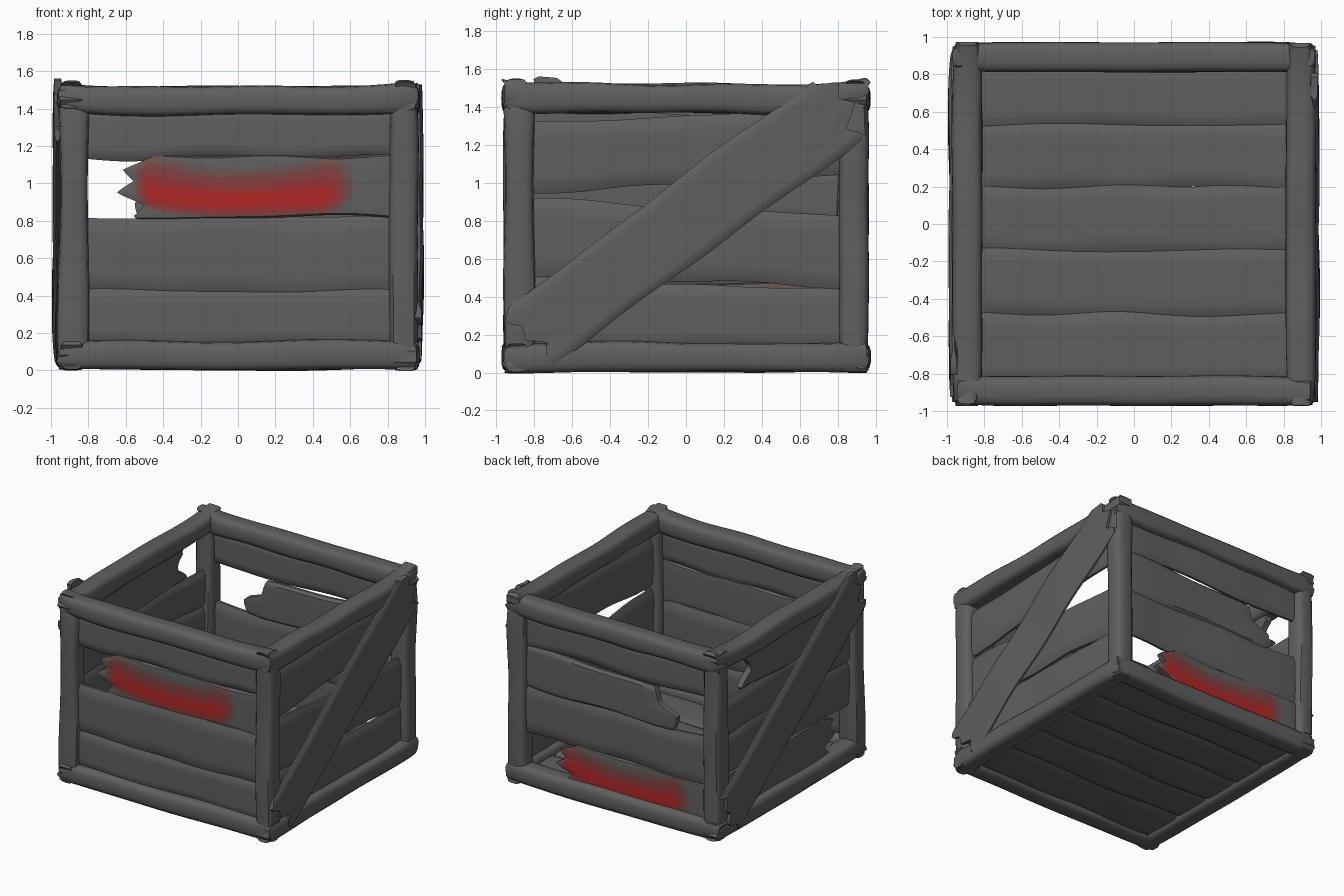
import bpy, math, random
from mathutils import Vector, Matrix

random.seed(7)
if "Cube" in bpy.data.objects:
    bpy.data.objects.remove(bpy.data.objects["Cube"], do_unlink=True)


def material(name, rgb):
    m = bpy.data.materials.new(name)
    m.diffuse_color = (*rgb, 1)
    m.use_nodes = True
    b = m.node_tree.nodes["Principled BSDF"]
    b.inputs["Base Color"].default_value = (*rgb, 1)
    b.inputs["Roughness"].default_value = 0.9
    return m


MATS = [material("grey_wood", (0.115, 0.115, 0.115)),
        material("red_paint", (0.43, 0.02, 0.02)),
        material("worn_red_paint", (0.31, 0.035, 0.035)),
        material("faded_red_paint", (0.22, 0.055, 0.052)),
        material("faint_red_paint", (0.155, 0.085, 0.08))]
parts = []


def wobble(amp):
    """Smooth random wave along a timber."""
    waves = [(random.uniform(3, 9), random.uniform(0, 6.3)) for _ in range(3)]
    return lambda u: amp * sum(math.sin(k * u + p) for k, p in waves) / 2


def paint_level(s, y):
    """Material of a painted stroke: bright core inside fading halos."""
    dy = y + 0.065 - 0.2 * min(s, 0) ** 2 - 0.1 * max(s, 0) ** 2
    over = max(0, s - 0.47, 1.7 * (-s - 0.46))
    spread = 0.75 + s * s
    for mat, end, up, down in ((1, .04, .05, .05), (2, .08, .1, .075),
                               (3, .12, .16, .09), (4, .15, .21, .1)):
        if math.hypot(over / end, dy / (up * spread if dy > 0 else down)) < 1:
            return mat
    return 0


def timber(name, a, b, out, widths, thick, round_power=6, rough=0.012,
           ends=(0.012, 0.012), flare=0, painted=False, teeth=1.4):
    """Rough-hewn timber from a to b, its wide face turned to out."""
    a, b, out = Vector(a), Vector(b), Vector(out)
    length = (b - a).length
    ax = (b - a).normalized()
    frame = Matrix((ax, out.cross(ax), out)).transposed()
    broken = max(ends) > 0.05
    nu, nv = (100, 34) if painted else (30, 16 if broken else 8)
    low, high, bow = wobble(rough), wobble(rough), wobble(rough * 0.4)
    phase = [random.random() for _ in range(2)]

    def ragged(v, k):
        if not teeth:    # one stepped lobe, upper half snapped shorter
            return ends[k] * (1 + math.tanh(6 * v) + 0.5 * v * v)
        saw = abs(((v * teeth + phase[k]) % 1) * 2 - 1)
        return ends[k] * (saw + 0.5 * math.sin(3 * v + 6 * phase[k]))

    rows = [-math.cos(math.pi * j / nv) if round_power < 4 else 2 * j / nv - 1
            for j in range(nv + 1)]
    loop = [(v, 1) for v in rows] + [(v, -1) for v in reversed(rows)]
    n, verts, faces, mats = len(loop), [], [], []
    for i in range(nu + 1):
        f = i / nu
        half = (widths[0] * (1 - f) + widths[1] * f) / 2
        for v, side in loop:
            e0, e1 = ragged(v, 0), ragged(v, 1)
            u = e0 + f * (length - e0 - e1)
            y = v * half + (high(u) * (1 + v) + low(u) * (1 - v)) / 2
            y += flare * abs(2 * f - 1) ** 10
            w = 0.3 + 0.7 * (1 - abs(v) ** round_power) ** (1 / round_power)
            # timbers thin slightly toward their ends
            w *= 1 - 0.25 * abs(2 * f - 1) ** 12
            verts.append(a + frame @ Vector((u, y, side * w * thick / 2 + bow(u))))
    for i in range(nu):
        for j in range(n):
            k = (j + 1) % n
            faces.append((i * n + j, (i + 1) * n + j, (i + 1) * n + k, i * n + k))
            level = 0
            if painted and j < nv:
                mid = sum((verts[q] for q in faces[-1]), Vector()) / 4
                loc = frame.transposed() @ (mid - a)
                level = paint_level(loc.x - length / 2 + 0.12, loc.y)
            mats.append(level)
    for i, flip in ((0, False), (nu, True)):
        for j in range(nv):
            q = [i * n + x for x in (j, j + 1, n - 2 - j, n - 1 - j)]
            faces.append(q[::-1] if flip else q)
            mats.append(0)
    me = bpy.data.meshes.new(name)
    me.from_pydata(verts, [], [f[::-1] for f in faces])
    for m in (MATS if painted else MATS[:1]):
        me.materials.append(m)
    me.polygons.foreach_set("material_index", mats)
    ob = bpy.data.objects.new(name, me)
    bpy.context.collection.objects.link(ob)
    parts.append(ob)


def on_side(turn, s, depth, z):
    """Point on a wall: s runs rightward as seen from outside."""
    return Matrix.Rotation(turn * math.pi / 2, 3, 'Z') @ Vector((s, -depth, z))


# wall planks: start, low, high, end, low, high, broken start, broken end, painted
# (a plank running backward shows its face to the inside)
WALLS = {
    "front": [(-.84, .13, .44, .84, .13, .43, 0, 0, 0),
              (-.84, .42, .82, .84, .41, .83, 0, 0, 0),
              (-.61, .81, 1.15, .84, .82, 1.15, 1, 0, 1),
              (-.84, 1.13, 1.4, .84, 1.14, 1.4, 0, 0, 0)],
    "right": [(-.84, .13, .49, .84, .13, .44, 0, 0, 0),
              (-.84, .51, .92, .84, .45, .82, 0, 0, 0),
              (-.84, .94, 1.31, .84, 1.05, 1.4, 0, 0, 0)],
    "back": [(-.5, .12, .44, .84, .1, .42, 1, 0, 1),
             (-.84, .42, .81, .84, .41, .81, 0, 0, 0),
             (-.84, .79, 1.13, .56, .79, 1.1, 0, 2, 0),
             (-.84, 1.12, 1.4, .84, 1.13, 1.4, 0, 0, 0)],
    "left": [(.6, .14, .48, -.84, .14, .48, 1, 0, 1),
             (-.84, .46, .8, .84, .45, .81, 0, 0, 0),
             (-.84, .79, 1.08, .84, .8, 1.1, 0, 0, 0),
             (-.54, 1.08, 1.38, .84, 1.08, 1.4, 3, 0, 0)],
}
# depth and teeth of plank ends: clean, sharp, stepped, lobed
BREAKS = [(.012, 1.4), (.1, 1.4), (.085, 0), (.08, .7)]

for turn, (side, planks) in enumerate(WALLS.items()):
    out = on_side(turn, 0, 1, 0)
    for i, (s0, l0, h0, s1, l1, h1, b0, b1, paint) in enumerate(planks):
        timber(f"{side}_plank_{i + 1}", on_side(turn, s0, .885, (l0 + h0) / 2),
               on_side(turn, s1, .885, (l1 + h1) / 2), out if s1 > s0 else -out,
               (h0 - l0, h1 - l1), .065, ends=(BREAKS[b0][0], BREAKS[b1][0]),
               painted=bool(paint), teeth=BREAKS[max(b0, b1)][1])
    # rails and corner post
    is_side = turn % 2
    for level, z in (("bottom", .08), ("top", 1.443)):
        timber(f"{side}_{level}_rail", on_side(turn, -.965, .892, z),
               on_side(turn, .965, .892, z), out, (.155, .155), .16, 3, .007,
               (.02, .02), flare=(.03 if is_side else .02) if level == "top" else 0)
    timber(f"{side}_corner_post", on_side(turn, -.878, .885, .03),
           on_side(turn, -.878, .885, 1.47), out, (.16, .16), .155, 3, .008, (.02, .02))
    # diagonal brace on the two side walls
    if is_side:
        timber(f"{side}_diagonal_brace", on_side(turn, -.85, .965, .17),
               on_side(turn, .86, .965, 1.43), out, (.39, .41), .05,
               rough=.008, ends=(.06, .08))

# floor planks
bounds = [-.84, -.48, -.14, .2, .53, .84]
for i, (y0, y1) in enumerate(zip(bounds, bounds[1:])):
    timber(f"floor_plank_{i + 1}", (-.9, (y0 + y1) / 2, .065), (.9, (y0 + y1) / 2, .065),
           (0, 0, 1), (y1 - y0 + .03,) * 2, .07, ends=(.04, .04))

# smooth shading with sharp edges kept
bpy.ops.object.select_all(action='DESELECT')
for ob in parts:
    ob.select_set(True)
bpy.context.view_layer.objects.active = parts[0]
bpy.ops.object.shade_smooth_by_angle(angle=math.radians(40))
